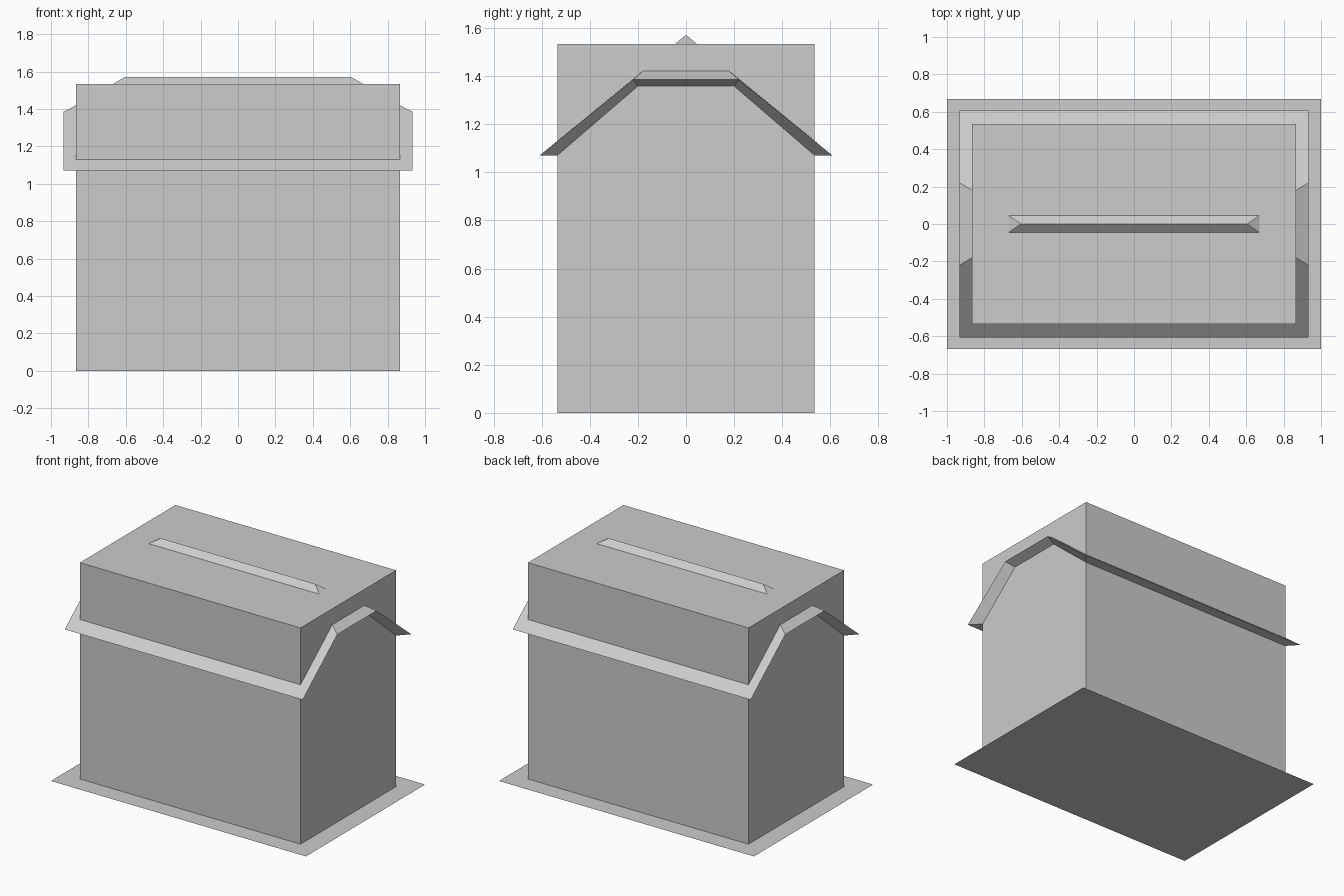
import bpy
import bmesh

cube = bpy.data.objects.get("Cube")
if cube:
    bpy.data.objects.remove(cube, do_unlink=True)

grey = bpy.data.materials.new("light grey")
grey.use_nodes = True
grey.diffuse_color = (0.604, 0.604, 0.604, 1)
grey.node_tree.nodes["Principled BSDF"].inputs["Base Color"].default_value = grey.diffuse_color


def loft(name, rings, cap=False):
    """Join closed rings of points with quads, optionally capping the last."""
    bm = bmesh.new()
    loops = [[bm.verts.new(p) for p in ring] for ring in rings]
    for low, high in zip(loops, loops[1:]):
        n = len(low)
        for i in range(n):
            j = (i + 1) % n
            bm.faces.new((low[i], low[j], high[j], high[i]))
    if cap:
        bm.faces.new(loops[-1])
    # Drop zero-area faces where a hip closes to a line
    bmesh.ops.remove_doubles(bm, verts=bm.verts, dist=0.0001)
    mesh = bpy.data.meshes.new(name)
    bm.to_mesh(mesh)
    bm.free()
    mesh.materials.append(grey)
    obj = bpy.data.objects.new(name, mesh)
    bpy.context.collection.objects.link(obj)
    return obj


def rectangle(x, y, z):
    return [(-x, -y, z), (x, -y, z), (x, y, z), (-x, y, z)]


def arch_ring(x, eave_y, eave_z, top_y, top_z):
    """Ring that follows the eaves and climbs over both gable ends."""
    half = [(-eave_y, eave_z), (-top_y, top_z), (top_y, top_z), (eave_y, eave_z)]
    return [(x, y, z) for y, z in half] + [(-x, y, z) for y, z in reversed(half)]


# Flat ground slab
loft("ground_slab", [rectangle(1, 0.667, 0)], cap=True)

# Main block, standing on the slab
loft("main_block", [rectangle(0.865, 0.535, 0), rectangle(0.865, 0.535, 1.533)], cap=True)

# Wedge-shaped eaves: underside, outer edge, upper slope
loft("roof_eaves", [
    arch_ring(0.865, 0.535, 1.07, 0.20, 1.358),
    arch_ring(0.933, 0.608, 1.07, 0.22, 1.385),
    arch_ring(0.865, 0.535, 1.13, 0.18, 1.42),
])

# Hipped ridge cap: four slopes meeting at a line
bm = bmesh.new()
base = [bm.verts.new(p) for p in rectangle(0.67, 0.045, 1.533)]
left, right = (bm.verts.new((x, 0, 1.571)) for x in (0.605, -0.605))
for face in ((base[0], base[1], left, right), (base[1], base[2], left),
             (base[2], base[3], right, left), (base[3], base[0], right)):
    bm.faces.new(face)
ridge_mesh = bpy.data.meshes.new("ridge_cap")
bm.to_mesh(ridge_mesh)
bm.free()
ridge_mesh.materials.append(grey)
bpy.context.collection.objects.link(bpy.data.objects.new("ridge_cap", ridge_mesh))
